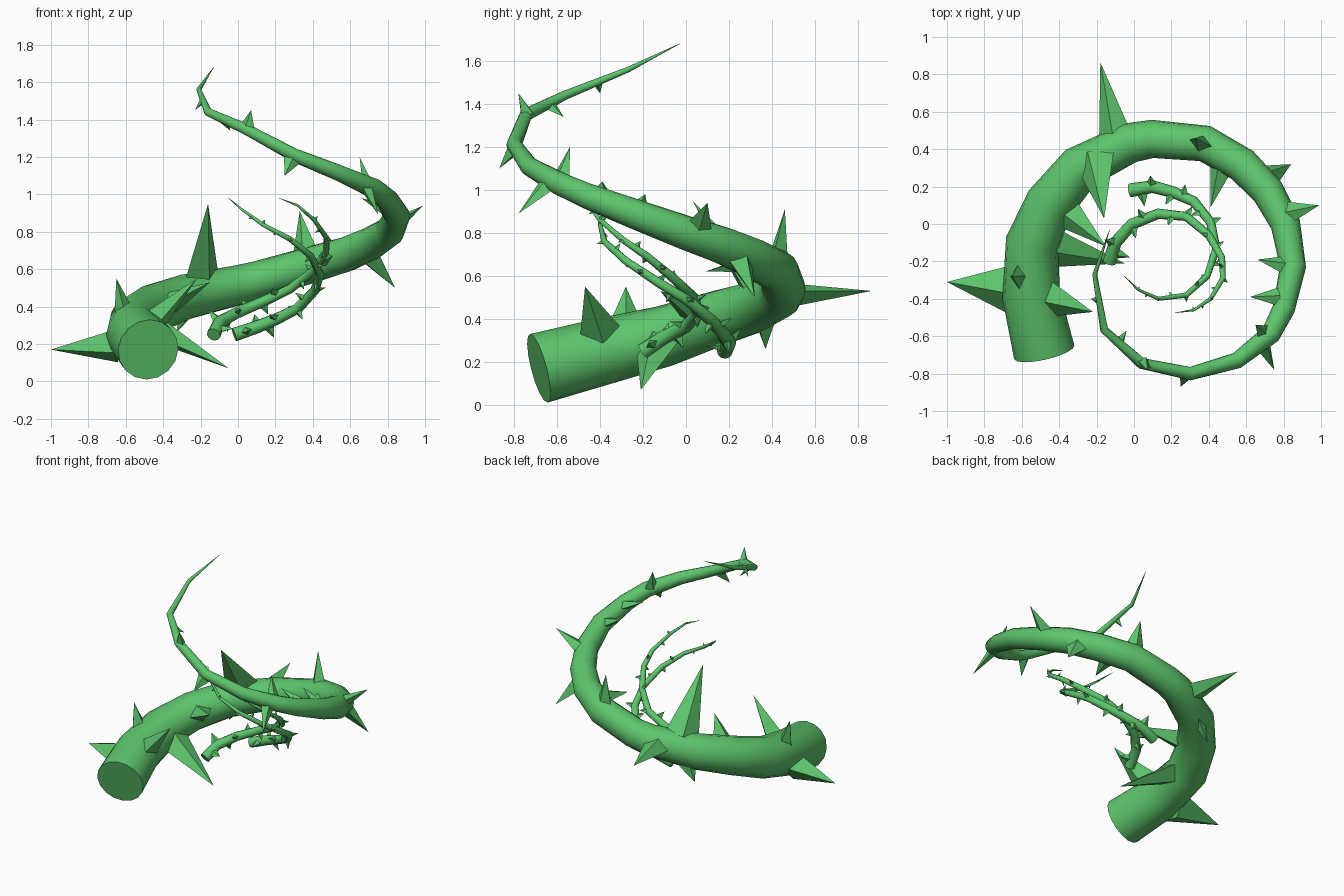
import bpy, bmesh, math
from mathutils import Vector

cube = bpy.data.objects.get("Cube")
if cube:
    bpy.data.objects.remove(cube, do_unlink=True)

green = bpy.data.materials.new("leaf_green")
green.use_nodes = True
green.diffuse_color = (0.11, 0.56, 0.15, 1)
green.node_tree.nodes["Principled BSDF"].inputs["Base Color"].default_value = green.diffuse_color


def add_object(name, bm):
    bmesh.ops.recalc_face_normals(bm, faces=bm.faces)
    mesh = bpy.data.meshes.new(name)
    bm.to_mesh(mesh)
    bm.free()
    mesh.materials.append(green)
    obj = bpy.data.objects.new(name, mesh)
    bpy.context.collection.objects.link(obj)
    return obj


def tangent(points, i):
    a, b = points[max(i - 1, 0)], points[min(i + 1, len(points) - 1)]
    if 0 < i < len(points) - 1:
        return ((points[i] - a).normalized() + (b - points[i]).normalized()).normalized()
    return (b - a).normalized()


def vine(name, points, radii, sides=16):
    """Tapered tube: smooth sides, flat cap at the root, pointed at the end."""
    bm = bmesh.new()
    rings = []
    for i, (p, r) in enumerate(zip(points, radii)):
        t = tangent(points, i)
        side = t.cross(Vector((0, 0, 1))).normalized()
        up = side.cross(t)
        angles = [2 * math.pi * k / sides for k in range(sides)]
        rings.append([bm.verts.new(p + (side * math.cos(a) + up * math.sin(a)) * r) for a in angles])
    for a, b in zip(rings, rings[1:]):
        for k in range(sides):
            n = (k + 1) % sides
            bm.faces.new((a[k], a[n], b[n], b[k])).smooth = True
    bm.faces.new(rings[0])
    bm.faces.new(rings[-1])
    return add_object(name, bm)


def add_thorn(bm, base, tip, along, width):
    """Four-sided pyramid, its long diagonal following the stem."""
    axis = (tip - base).normalized()
    u = (along - axis * along.dot(axis)).normalized()
    v = axis.cross(u)
    ring = [bm.verts.new(base + d) for d in (u * width, v * width * .65, -u * width, -v * width * .65)]
    top = bm.verts.new(tip)
    for k in range(4):
        bm.faces.new((ring[k], ring[(k + 1) % 4], top))
    bm.faces.new(ring)


# Main stem, sweeping round and upward
main_path = [Vector(p) for p in (
    (-.48, -.685, .17), (-.55, -.38, .25), (-.545, -.1, .32), (-.45, .11, .39),
    (-.29, .3, .45), (-.02, .435, .51), (.1, .455, .54), (.38, .43, .62),
    (.58, .315, .68), (.715, .175, .74), (.81, 0, .80), (.85, -.23, .885),
    (.8, -.455, .97), (.73, -.59, 1.03), (.55, -.73, 1.11), (.3, -.8, 1.21),
    (.04, -.745, 1.35), (-.16, -.565, 1.44), (-.21, -.27, 1.56), (-.13, -.03, 1.68))]
main_radii = [.165, .155, .142, .132, .122, .108, .102, .098, .094, .088, .08,
              .07, .06, .054, .044, .036, .03, .022, .013, .001]
vine("main_stem", main_path, main_radii)

# Thorns of the main stem: root, tip, half width
thorns = (
    ((-.65, -.35, .19), (-1, -.31, .17), .14),
    ((-.44, -.13, .28), (-.05, -.21, .07), .11),
    ((-.44, -.4, .33), (-.22, -.47, .55), .10),
    ((-.61, -.28, .37), (-.65, -.28, .55), .08),
    ((-.2, .34, .54), (-.16, .03, .95), .12),
    ((-.1, .47, .51), (-.18, .865, .53), .09),
    ((-.36, .06, .42), (-.15, -.12, .53), .09),
    ((.47, .32, .66), (.41, .09, .62), .07),
    ((.36, .43, .69), (.33, .46, .91), .07),
    ((.7, .25, .67), (.84, .32, .5), .08),
    ((-.25, .36, .42), (-.33, .37, .26), .08),
    ((.83, .06, .83), (.99, .1, .94), .06),
    ((.69, -.58, 1.06), (.65, -.54, 1.2), .045),
    ((.69, -.64, 1.03), (.75, -.78, .89), .05),
    ((.77, -.39, .98), (.62, -.39, 1.04), .05),
    ((.8, -.22, .91), (.66, -.19, .98), .05),
    ((.29, -.8, 1.19), (.25, -.87, 1.1), .05),
    ((.05, -.74, 1.35), (.07, -.78, 1.45), .05),
    ((-.08, -.64, 1.4), (-.04, -.57, 1.34), .035),
    ((-.19, -.41, 1.5), (-.23, -.4, 1.45), .025))
bm = bmesh.new()
for root, tip, width in thorns:
    root, tip = Vector(root), Vector(tip)
    near = min(range(len(main_path)), key=lambda i: (main_path[i] - root).length)
    add_thorn(bm, root, tip, tangent(main_path, near), width)
add_object("main_thorns", bm)

# Two thin tendrils inside the coil
tendrils = {
    "lower_tendril": ((-.02, .18, .25), (.1, .2, .29), (.21, .17, .335), (.32, .12, .39),
                      (.41, .01, .485), (.44, -.13, .57), (.39, -.28, .67), (.28, -.38, .76),
                      (.13, -.4, .84), (.02, -.35, .92), (-.05, -.28, .98)),
    "upper_tendril": ((-.13, -.2, .25), (-.1, -.1, .315), (-.01, 0, .365), (.13, .055, .425),
                      (.28, .04, .495), (.4, -.06, .59), (.47, -.18, .69), (.475, -.29, .765),
                      (.41, -.4, .86), (.32, -.46, .94), (.22, -.475, .98))}
for name, path in tendrils.items():
    path = [Vector(p) for p in path]
    last = len(path) - 1
    radii = [.036 * (1 - i / last) ** .8 + .001 for i in range(last + 1)]
    vine(name, path, radii, 12)
    # Small thorns turn around the tendril as they climb
    bm = bmesh.new()
    for n in range(2 * last - 2):
        i, f = divmod(n + 1, 2)
        p = path[i].lerp(path[i + 1], f / 2)
        t = (path[i + 1] - path[i]).normalized()
        side = t.cross(Vector((0, 0, 1))).normalized()
        out = side * math.cos(n * 2.2) + side.cross(t) * math.sin(n * 2.2)
        scale = 1 - n / (2 * last)
        r = radii[i]
        add_thorn(bm, p + out * r * .6, p + out * (r + .055 * scale + .005), t, .03 * scale + .005)
    add_object(name + "_thorns", bm)
